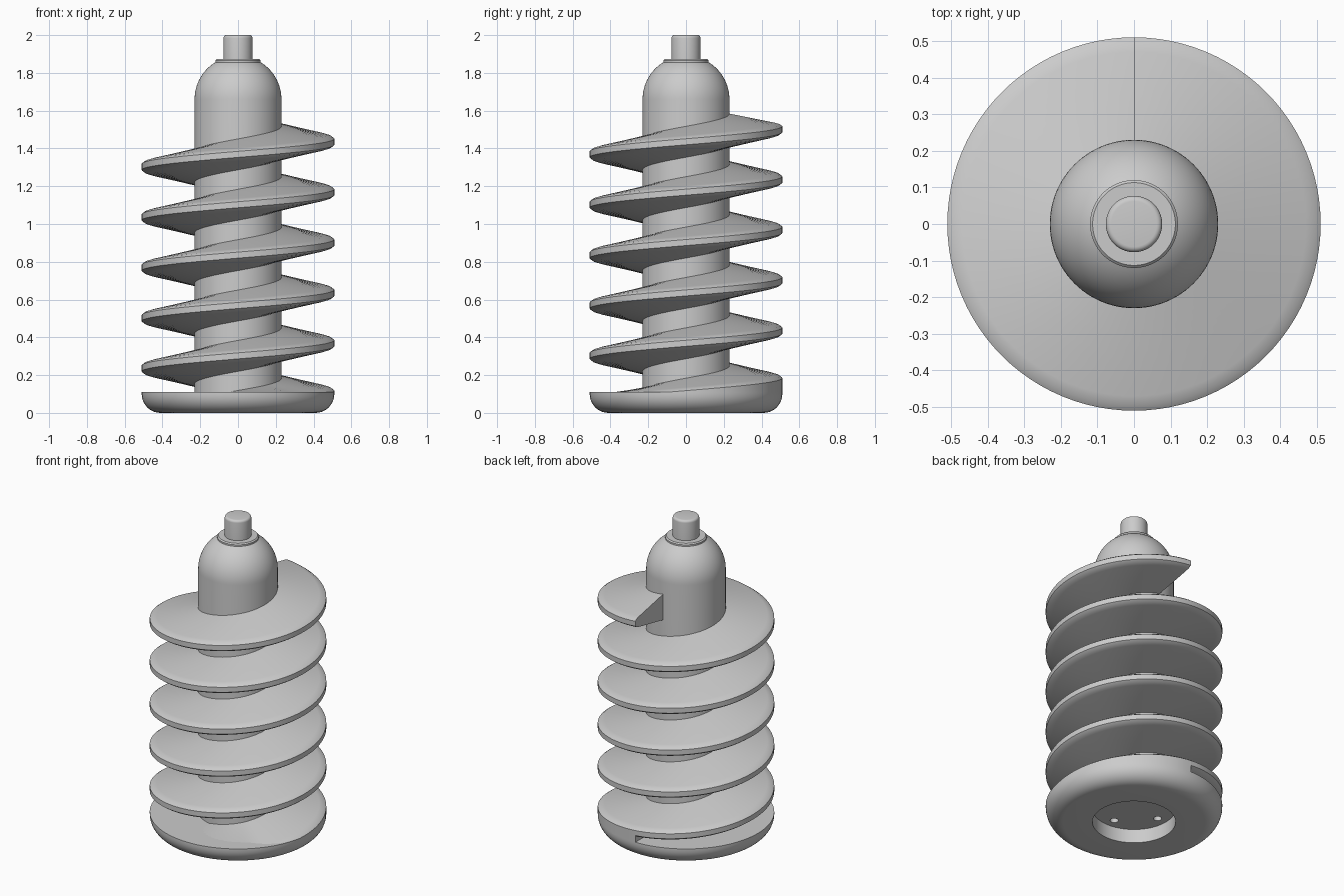
import bpy, bmesh
from math import sin, cos, pi, radians, sqrt
from mathutils import Matrix

if "Cube" in bpy.data.objects:
    bpy.data.objects.remove(bpy.data.objects["Cube"])

SEG = 96
PITCH = 0.2667
Z_END = 1.502            # tip centre height where the flight ends, at +y
TURNS = 5


def finish(bm, name, smooth=True):
    bmesh.ops.recalc_face_normals(bm, faces=bm.faces)
    me = bpy.data.meshes.new(name)
    bm.to_mesh(me)
    bm.free()
    ob = bpy.data.objects.new(name, me)
    bpy.context.collection.objects.link(ob)
    if smooth:
        bpy.ops.object.select_all(action='DESELECT')
        ob.select_set(True)
        bpy.context.view_layer.objects.active = ob
        bpy.ops.object.shade_smooth_by_angle(angle=radians(30))
    return ob


def lathe(name, profile):
    """Closed solid of revolution; profile starts and ends on the axis."""
    bm = bmesh.new()
    rings = []
    for r, z in profile:
        if r < 1e-6:
            rings.append([bm.verts.new((0, 0, z))] * SEG)
        else:
            rings.append([bm.verts.new((r * cos(2 * pi * i / SEG), r * sin(2 * pi * i / SEG), z))
                          for i in range(SEG)])
    for a, b in zip(rings, rings[1:]):
        for i in range(SEG):
            j = (i + 1) % SEG
            bm.faces.new(list(dict.fromkeys([a[i], a[j], b[j], b[i]])))
    return finish(bm, name)


def sweep(name, a0, a1, section):
    """Helical solid; section(angle) gives the closed (r, z) outline."""
    bm = bmesh.new()
    n = int(abs(a1 - a0) / (2 * pi) * SEG + 0.5)
    rings = []
    for i in range(n + 1):
        a = a0 + (a1 - a0) * i / n
        rings.append([bm.verts.new((r * cos(a), r * sin(a), z)) for r, z in section(a)])
    for p, q in zip(rings, rings[1:]):
        for k in range(len(p)):
            m = (k + 1) % len(p)
            bm.faces.new((p[k], p[m], q[m], q[k]))
    bm.faces.new(rings[0])
    bm.faces.new(rings[-1])
    return finish(bm, name)


def arc(cx, cz, rad, d0, d1, n):
    return [(cx + rad * cos(radians(d0 + (d1 - d0) * i / n)),
             cz + rad * sin(radians(d0 + (d1 - d0) * i / n))) for i in range(n + 1)]


# Base disc with underside recess, core shaft and dome
body = lathe("base_and_core",
             [(0, 0.088), (0.24, 0.088), (0.24, 0)]
             + arc(0.41, 0.1, 0.1, -90, 0, 10)
             + [(0.51, 0.11), (0.23, 0.11)]
             + arc(0, 1.66, 0.23, 0, 60, 16)
             + [(0, 1.86)])

# Collar and top pin
lathe("collar", [(0, 1.84), (0.12, 1.84), (0.12, 1.866), (0.113, 1.873), (0, 1.873)])
lathe("top_pin", [(0, 1.85), (0.077, 1.85)] + arc(0.062, 1.985, 0.015, 0, 90, 5) + [(0, 2.0)])

# Four small holes in the recess ceiling
bm = bmesh.new()
for k in range(4):
    a = k * pi / 2
    bmesh.ops.create_cone(bm, cap_ends=True, segments=24, radius1=0.024, radius2=0.024, depth=0.12,
                          matrix=Matrix.Translation((0.178 * cos(a), 0.178 * sin(a), 0.09)))
cutter = finish(bm, "hole_cutter", smooth=False)
cutter.hide_render = True
cutter.hide_set(True)
mod = body.modifiers.new("holes", 'BOOLEAN')
mod.operation = 'DIFFERENCE'
mod.object = cutter

# Screw flight: tapered section, thick at the root
HALF = [(0.215, 0.085), (0.47, 0.034), (0.495, 0.027), (0.51, 0.016)]
START = pi / 2
END = START + TURNS * 2 * pi


def height(a):
    return Z_END + (a - END) / (2 * pi) * PITCH


def flight_section(a):
    z = height(a)
    return [(r, z + h) for r, h in HALF] + [(r, z - h) for r, h in reversed(HALF)]


# Ramp: the flight rising out of the base, filled underneath
def ramp_section(a):
    z = height(a)
    return ([(r, max(z + h, 0.101)) for r, h in HALF]
            + [(r, 0.1) for r, h in reversed(HALF)])


sweep("screw_flight", START, END, flight_section)
sweep("flight_ramp", radians(-97.5), START, ramp_section)
